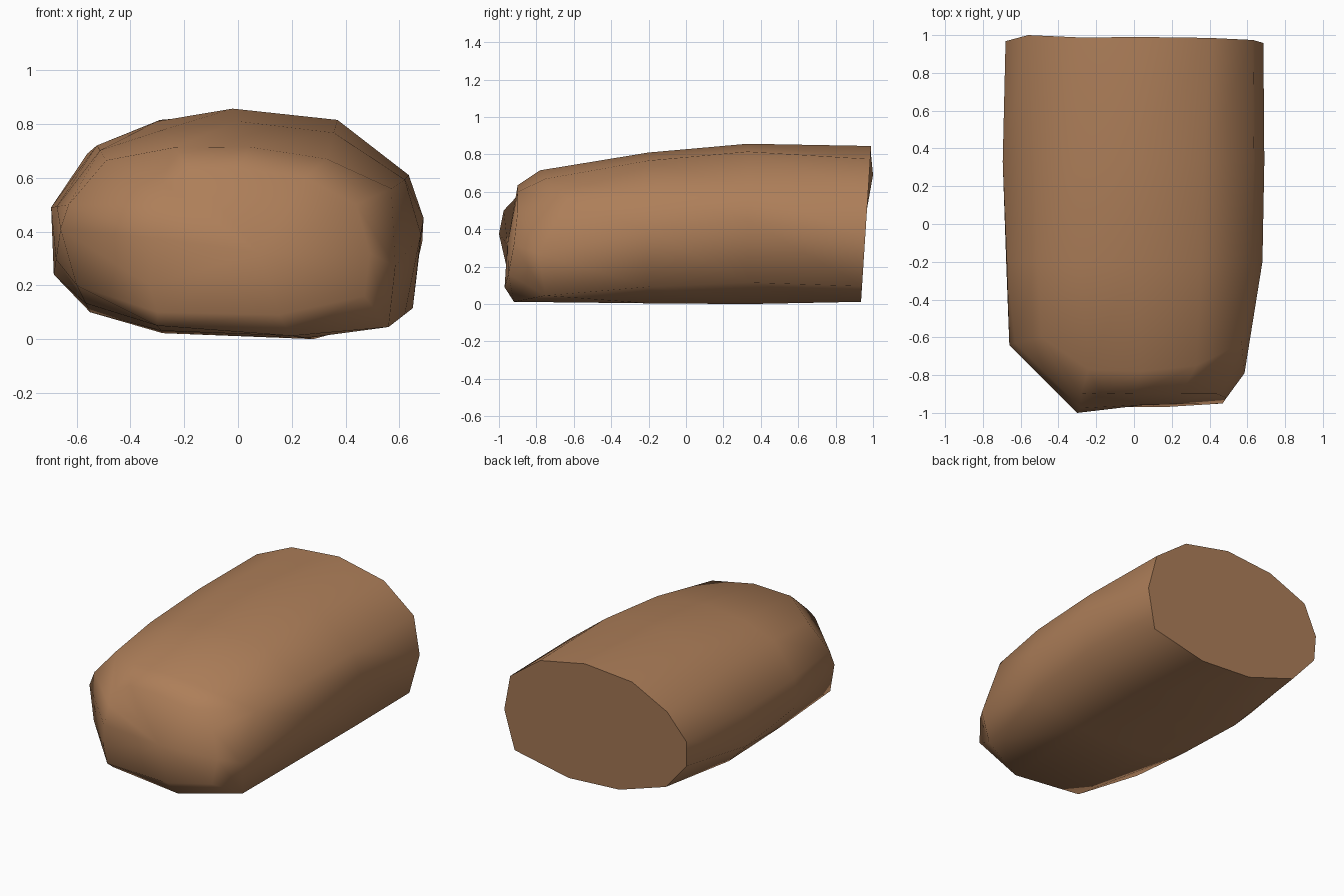
import bpy, bmesh
from mathutils import Vector

if "Cube" in bpy.data.objects:
    bpy.data.objects.remove(bpy.data.objects["Cube"])

# Cross-sections (x, z), all running round the body in the same order
BACK = [(.63, .605), (.4, .775), (.06, .845), (-.29, .815), (-.56, .69), (-.68, .51),
        (-.675, .34), (-.51, .15), (-.16, .035), (.22, .012), (.62, .095), (.685, .36)]
MIDDLE = [(.635, .61), (.37, .815), (-.02, .857), (-.3, .81), (-.525, .72), (-.695, .49),
          (-.685, .24), (-.55, .1), (-.28, .022), (.28, 0), (.65, .115), (.69, .45)]
# Rounded front end (x, y, z)
SHOULDER = [(.57, -.63, .56), (.33, -.75, .67), (.04, -.78, .715), (-.24, -.77, .712),
            (-.49, -.6, .665), (-.63, -.63, .5), (-.66, -.64, .41), (-.6, -.68, .2),
            (-.3, -.9, .05), (.2, -.92, .012), (.56, -.75, .045), (.585, -.79, .27)]
NOSE = [(.44, -.9, .5), (.25, -.9, .6), (0, -.9, .635), (-.18, -.895, .63),
        (-.28, -.9, .58), (-.28, -.975, .5), (-.3, -1, .375), (-.33, -.96, .2),
        (-.3, -.965, .1), (.15, -.97, .09), (.47, -.95, .16), (.49, -.92, .32)]

# The back is cut at a slight slope
back = [Vector((x, .935 + .055 * z / .85, z)) for x, z in BACK]
back[4].y = 1.0
middle = [Vector((x, .33, z)) for x, z in MIDDLE]
shoulder = [Vector(p) for p in SHOULDER]
waist = []
for m, s in zip(middle, shoulder):
    p = m.lerp(s, .33)
    p.y = -.2
    waist.append(p)
waist[0].x = waist[11].x = .68
waist[0].x -= .06
nose = [Vector(p) for p in NOSE]

# Loft the sections together
bm = bmesh.new()
rings = [[bm.verts.new(p) for p in ring] for ring in (back, middle, waist, shoulder, nose)]
n = len(BACK)
for a, b in zip(rings, rings[1:]):
    for i in range(n):
        j = (i + 1) % n
        bm.faces.new((a[i], a[j], b[j], b[i]))
cap = bm.faces.new(rings[0])
tip = bm.verts.new((.08, -.955, .32))
for i in range(n):
    bm.faces.new((rings[-1][i], rings[-1][(i + 1) % n], tip))
bmesh.ops.recalc_face_normals(bm, faces=bm.faces)

# Smooth all round, with a crisp rim at the flat back
for f in bm.faces:
    f.smooth = True
for e in cap.edges:
    e.smooth = False

mesh = bpy.data.meshes.new("rounded_block")
bm.to_mesh(mesh)
bm.free()
block = bpy.data.objects.new("rounded_block", mesh)
bpy.context.collection.objects.link(block)

mat = bpy.data.materials.new("warm brown")
mat.diffuse_color = (.42, .21, .1, 1)
mat.use_nodes = True
mat.node_tree.nodes["Principled BSDF"].inputs["Base Color"].default_value = mat.diffuse_color
mesh.materials.append(mat)
